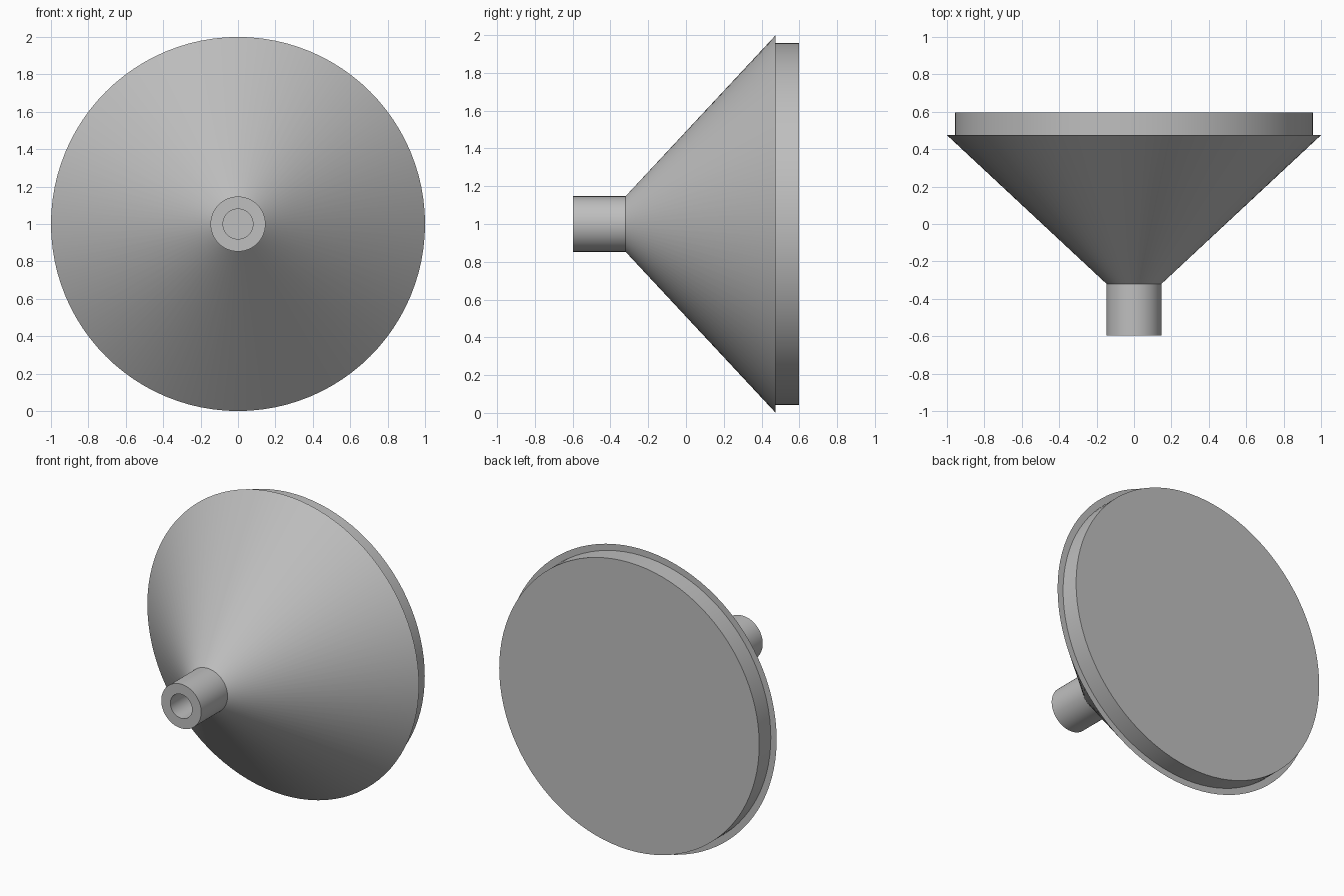
import bpy, bmesh, math

cube = bpy.data.objects.get("Cube")
if cube:
    bpy.data.objects.remove(cube, do_unlink=True)

SIDES = 96
CENTRE_Z = 1.0

grey = bpy.data.materials.new("plain_grey")
colour = (0.52, 0.52, 0.52, 1)
grey.diffuse_color = colour
grey.use_nodes = True
grey.node_tree.nodes["Principled BSDF"].inputs["Base Color"].default_value = colour


def lathe(name, profile):
    """Turn (radius, y) points, listed front to back along the outside, about the y axis."""
    bm = bmesh.new()
    rings = []
    for r, y in profile:
        if r == 0:
            rings.append([bm.verts.new((0, y, CENTRE_Z))] * SIDES)
            continue
        angles = [2 * math.pi * i / SIDES for i in range(SIDES)]
        rings.append([bm.verts.new((r * math.cos(a), y, CENTRE_Z + r * math.sin(a)))
                      for a in angles])
    for ring, after in zip(rings, rings[1:]):
        for i in range(SIDES):
            j = (i + 1) % SIDES
            corners = [ring[i], after[i], after[j], ring[j]]
            bm.faces.new(list(dict.fromkeys(corners)))
    mesh = bpy.data.meshes.new(name)
    bm.to_mesh(mesh)
    bm.free()
    mesh.materials.append(grey)
    ob = bpy.data.objects.new(name, mesh)
    bpy.context.collection.objects.link(ob)
    bpy.ops.object.select_all(action="DESELECT")
    ob.select_set(True)
    bpy.context.view_layer.objects.active = ob
    bpy.ops.object.shade_smooth_by_angle(angle=math.radians(30))
    return ob


# Neck with a blind bore in its front end
lathe("neck", [(0, -0.32), (0.08, -0.32), (0.08, -0.597), (0.147, -0.597), (0.147, -0.32)])

# Wide cone ending in a thin lip
lathe("cone", [(0.147, -0.32), (1.0, 0.475), (0.957, 0.475)])

# Flat round plate closing the back
lathe("back_plate", [(0.957, 0.475), (0.957, 0.597), (0, 0.597)])
